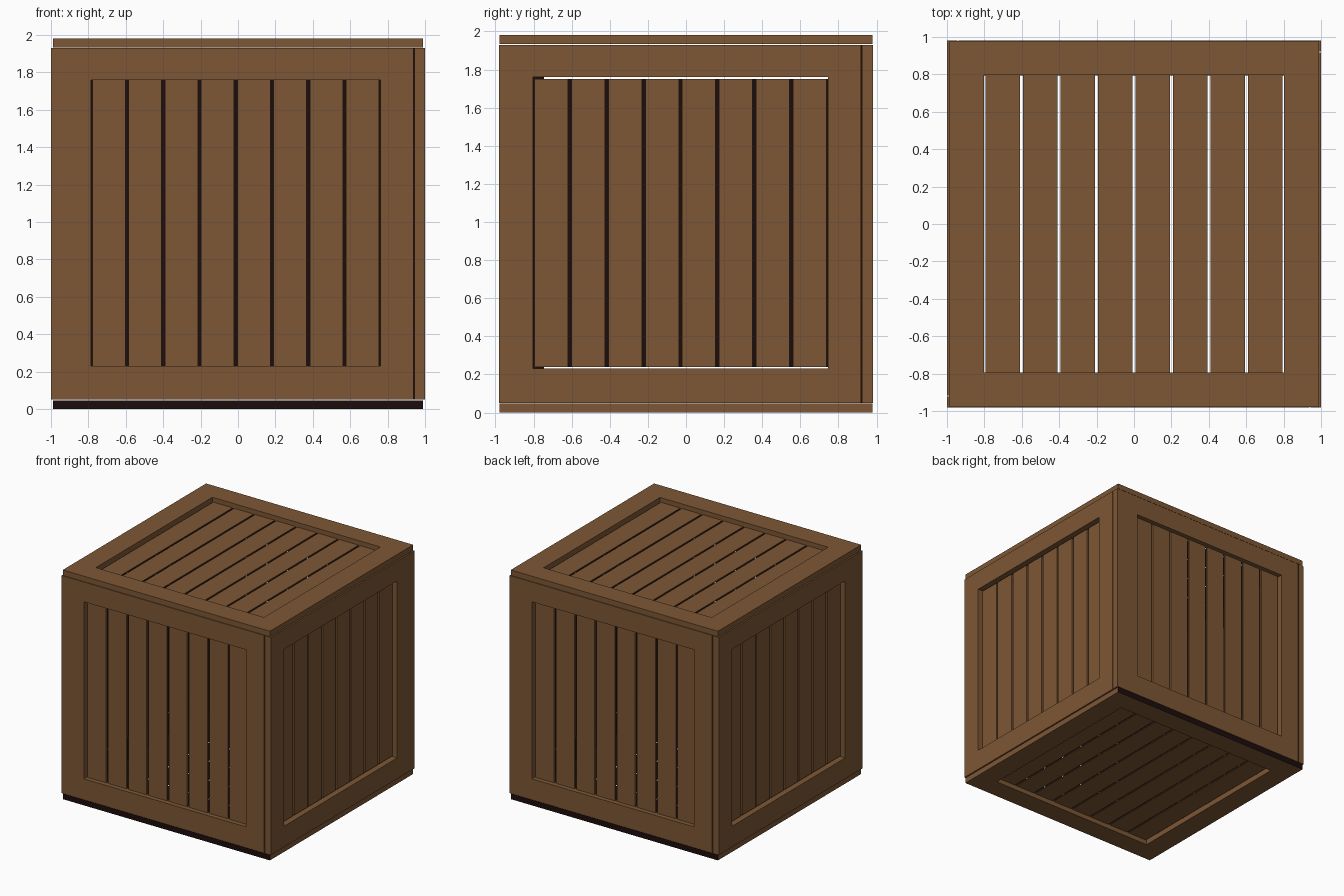
import bpy, bmesh, math
from mathutils import Matrix, Vector

if "Cube" in bpy.data.objects:
    bpy.data.objects.remove(bpy.data.objects["Cube"])


def material(name, rgb):
    m = bpy.data.materials.new(name)
    m.diffuse_color = (*rgb, 1)
    m.use_nodes = True
    m.node_tree.nodes["Principled BSDF"].inputs["Base Color"].default_value = m.diffuse_color
    return m


WOOD = material("brown wood", (0.205, 0.095, 0.036))
DARK = material("dark inside wood", (0.0116, 0.004, 0.0038))


def finish(name, bm, to_world, dark_rule):
    # local space: u, v in the panel plane, +w points outwards
    bmesh.ops.recalc_face_normals(bm, faces=bm.faces)
    for f in bm.faces:
        f.material_index = 1 if dark_rule(f) else 0
    bm.transform(to_world)
    me = bpy.data.meshes.new(name)
    bm.to_mesh(me)
    bm.free()
    me.materials.append(WOOD)
    me.materials.append(DARK)
    bpy.context.collection.objects.link(bpy.data.objects.new(name, me))


def ring(bm, outer, inner, w0, w1):
    # rectangular frame with mitred quads, no inner seams
    def loop(r, w):
        u0, u1, v0, v1 = r
        return [bm.verts.new(p) for p in
                ((u0, v0, w), (u1, v0, w), (u1, v1, w), (u0, v1, w))]
    ls = [loop(outer, w0), loop(outer, w1), loop(inner, w1), loop(inner, w0)]
    for a, b in zip(ls, ls[1:] + ls[:1]):
        for i in range(4):
            j = (i + 1) % 4
            bm.faces.new((a[i], a[j], b[j], b[i]))


def box(bm, lo, hi):
    lo, hi = Vector(lo), Vector(hi)
    bmesh.ops.create_cube(bm, size=1, matrix=Matrix.Translation((lo + hi) / 2)
                          @ Matrix.Diagonal((*(hi - lo), 1)))


def panel(name, to_world, outer, inner, thick, end_gap, dark_edges=False, gap=0.018):
    inside = lambda f: f.normal.z < -0.5
    rule = inside
    if dark_edges:
        mid = outer[3] - 0.05
        rule = lambda f: inside(f) or (abs(f.normal.y) > 0.5
                                       and abs(f.calc_center_median().y) > mid)
    # outer frame
    bm = bmesh.new()
    ring(bm, outer, inner, -thick, 0)
    bm.normal_update()
    finish(name + "_frame", bm, to_world, rule)
    # eight recessed planks
    bm = bmesh.new()
    u0, u1, v0, v1 = inner
    pitch = (u1 - u0) / 8
    for i in range(8):
        a = u0 + i * pitch
        box(bm, (a + gap / 2, v0 + end_gap, -thick),
            (a + pitch - gap / 2, v1 - end_gap, -0.04))
    bm.normal_update()
    finish(name + "_planks", bm, to_world, inside)


def axes(u, v, w, origin):
    m = Matrix((u, v, w)).transposed().to_4x4()
    m.translation = origin
    return m


X, Y, Z = Vector((1, 0, 0)), Vector((0, 1, 0)), Vector((0, 0, 1))

# side panels in a pinwheel: front/back and right/left are half-turn copies
half_turn = Matrix.Rotation(math.pi, 4, 'Z')
front = axes(X, Z, -Y, (0, -0.98, 0))
right = axes(Y, Z, X, (1, 0, 0))
for turn, a, b in ((Matrix(), "front", "right"), (half_turn, "back", "left")):
    panel(a, turn @ front, (-1, 0.937, 0.05, 1.93),
          (-0.787, 0.763, 0.23, 1.76), 0.057, 0.0)
    panel(b, turn @ right, (-0.98, 0.918, 0.05, 1.93),
          (-0.803, 0.745, 0.23, 1.76), 0.057, 0.009)

# lid and base
flat = (-0.99, 0.99, -0.978, 0.978)
hole = (-0.803, 0.803, -0.793, 0.797)
panel("lid", axes(X, Y, Z, (0, 0, 1.98)), flat, hole, 0.047, 0.0, gap=0.016)
panel("base", axes(X, -Y, -Z, (0, 0, 0)), flat, hole, 0.047, 0.0, True, gap=0.016)
